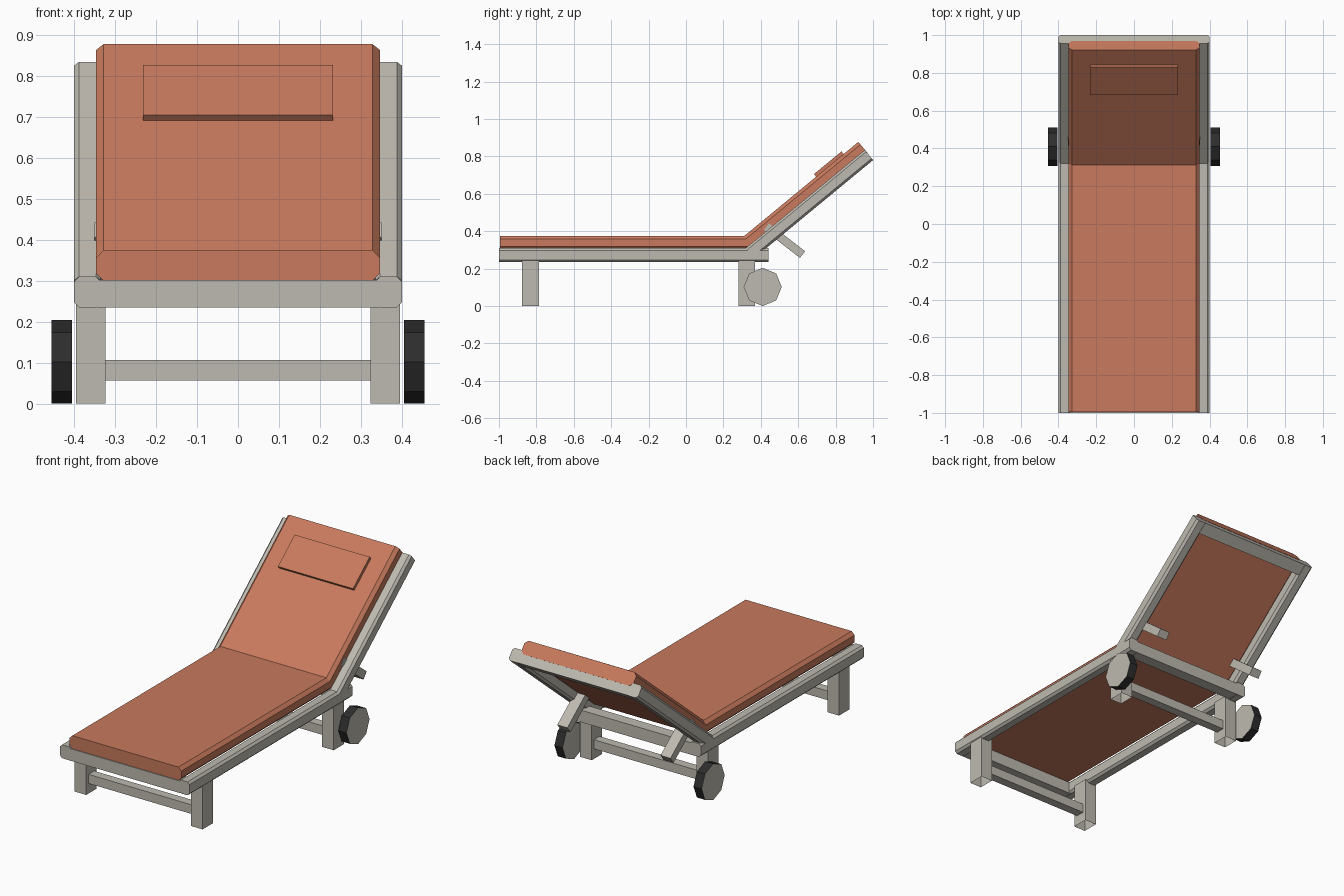
import bpy, bmesh, math
from mathutils import Vector

if "Cube" in bpy.data.objects:
    bpy.data.objects.remove(bpy.data.objects["Cube"])


def material(name, color):
    m = bpy.data.materials.new(name)
    m.diffuse_color = (*color, 1)
    m.use_nodes = True
    m.node_tree.nodes["Principled BSDF"].inputs["Base Color"].default_value = m.diffuse_color
    return m


WOOD = material("weathered grey", (0.515, 0.491, 0.437))
FABRIC = material("terracotta fabric", (0.58, 0.195, 0.11))
RUBBER = material("black rubber", (0.026, 0.026, 0.026))

TILT = math.radians(39.5)
ALONG = Vector((0, math.cos(TILT), math.sin(TILT)))   # up the backrest
OUT = Vector((0, -math.sin(TILT), math.cos(TILT)))    # out of the backrest
RAIL_BEND = Vector((0, 0.32, 0.31))
PAD_BEND = Vector((0, 0.312, 0.375))


def finish(name, bm, mat):
    bmesh.ops.recalc_face_normals(bm, faces=bm.faces)
    me = bpy.data.meshes.new(name)
    bm.to_mesh(me)
    bm.free()
    me.materials.append(mat)
    ob = bpy.data.objects.new(name, me)
    bpy.context.collection.objects.link(ob)
    return ob


def chamfered(x0, x1, depth, c):
    """Chamfered rectangle hanging below the path, as (x, height) points."""
    return [(x0 + c, 0), (x1 - c, 0), (x1, -c), (x1, c - depth),
            (x1 - c, -depth), (x0 + c, -depth), (x0, c - depth), (x0, -c)]


def sweep(name, profile, path, mat):
    """Sweep a profile along a path in the yz plane with mitred bends."""
    bm = bmesh.new()
    dirs = [(b - a).normalized() for a, b in zip(path, path[1:])]
    norms = [Vector((0, -d.z, d.y)) for d in dirs]
    rings = []
    for i, p in enumerate(path):
        a, b = norms[max(i - 1, 0)], norms[min(i, len(norms) - 1)]
        n = (a + b).normalized()
        n /= n.dot(a)
        rings.append([bm.verts.new(p + n * h + Vector((x, 0, 0))) for x, h in profile])
    k = len(profile)
    for r, s in zip(rings, rings[1:]):
        for j in range(k):
            bm.faces.new((r[j], r[(j + 1) % k], s[(j + 1) % k], s[j]))
    bm.faces.new(rings[0])
    bm.faces.new(rings[-1])
    return finish(name, bm, mat)


def box(name, x, y, z, mat, open_bottom=False):
    bm = bmesh.new()
    bmesh.ops.create_cube(bm, size=1)
    for v in bm.verts:
        v.co = [lo + (c + 0.5) * (hi - lo) for c, (lo, hi) in zip(v.co, (x, y, z))]
    if open_bottom:
        bm.normal_update()
        low = [f for f in bm.faces if f.normal.z < -0.9]
        bmesh.ops.delete(bm, geom=low, context='FACES')
    return finish(name, bm, mat)


def slab(x0, x1, depth):
    return [(x0, 0), (x1, 0), (x1, -depth), (x0, -depth)]


def wheel(name, x0, x1):
    """Eight-sided wheel with dark tread and grey sides."""
    bm = bmesh.new()
    rings = [[bm.verts.new((x, 0.41 + 0.102 * math.cos(i * math.pi / 4),
                            0.102 + 0.102 * math.sin(i * math.pi / 4)))
              for i in range(8)] for x in (x0, x1)]
    for j in range(8):
        k = (j + 1) % 8
        bm.faces.new((rings[0][j], rings[0][k], rings[1][k], rings[1][j]))
    for r in rings:
        bm.faces.new(r).material_index = 1
    finish(name, bm, RUBBER).data.materials.append(WOOD)


FOOT = Vector((0, -1, 0.31))
RAIL_TOP = RAIL_BEND + ALONG * 0.824

for side, s in (("left", -1), ("right", 1)):
    def span(a, b):
        return tuple(sorted((a * s, b * s)))

    # Long rails of the bed and of the raised backrest
    section = chamfered(*span(0.335, 0.40), 0.075, 0.012)
    sweep(f"bed_rail_{side}", section, [FOOT, Vector((0, 0.44, 0.31))], WOOD)
    section = chamfered(*span(0.335, 0.40), 0.07, 0.012)
    sweep(f"back_rail_{side}", section, [RAIL_BEND, RAIL_TOP], WOOD)

    # Hollow legs
    for end, y in (("front", (-0.878, -0.787)), ("rear", (0.28, 0.37))):
        box(f"{end}_leg_{side}", span(0.324, 0.396), y, (0, 0.25), WOOD, True)

    # Backrest prop
    d = Vector((0, 0.193, -0.15))
    n = Vector((0, 0.15, 0.193)).normalized()
    top = Vector((0, 0.43, 0.425)) + n * 0.0225
    sweep(f"back_prop_{side}", slab(*span(0.288, 0.35), 0.045), [top, top + d], WOOD)

    wheel(f"wheel_{side}", *span(0.405, 0.455))

# Cross members of the bed and backrest frames
box("foot_crossbar", (-0.345, 0.345), (-1, -0.935), (0.235, 0.302), WOOD)
box("hinge_crossbar", (-0.345, 0.345), (0.375, 0.44), (0.235, 0.302), WOOD)
sweep("back_top_crossbar", slab(-0.345, 0.345, 0.066),
      [RAIL_TOP - ALONG * 0.065 - OUT * 0.003, RAIL_TOP - OUT * 0.003], WOOD)

# Stretchers between the legs
for end, y in (("front", -0.832), ("rear", 0.325)):
    box(f"{end}_stretcher", (-0.326, 0.326), (y - 0.025, y + 0.025), (0.056, 0.107), WOOD)

# Bent mattress and head pillow
sweep("mattress", chamfered(-0.346, 0.346, 0.075, 0.018),
      [Vector((0, -0.995, 0.375)), PAD_BEND, PAD_BEND + ALONG * 0.79], FABRIC)
sweep("head_pillow", slab(-0.232, 0.232, 0.028),
      [PAD_BEND + ALONG * 0.497 + OUT * 0.018,
       PAD_BEND + ALONG * 0.688 + OUT * 0.018], FABRIC)
